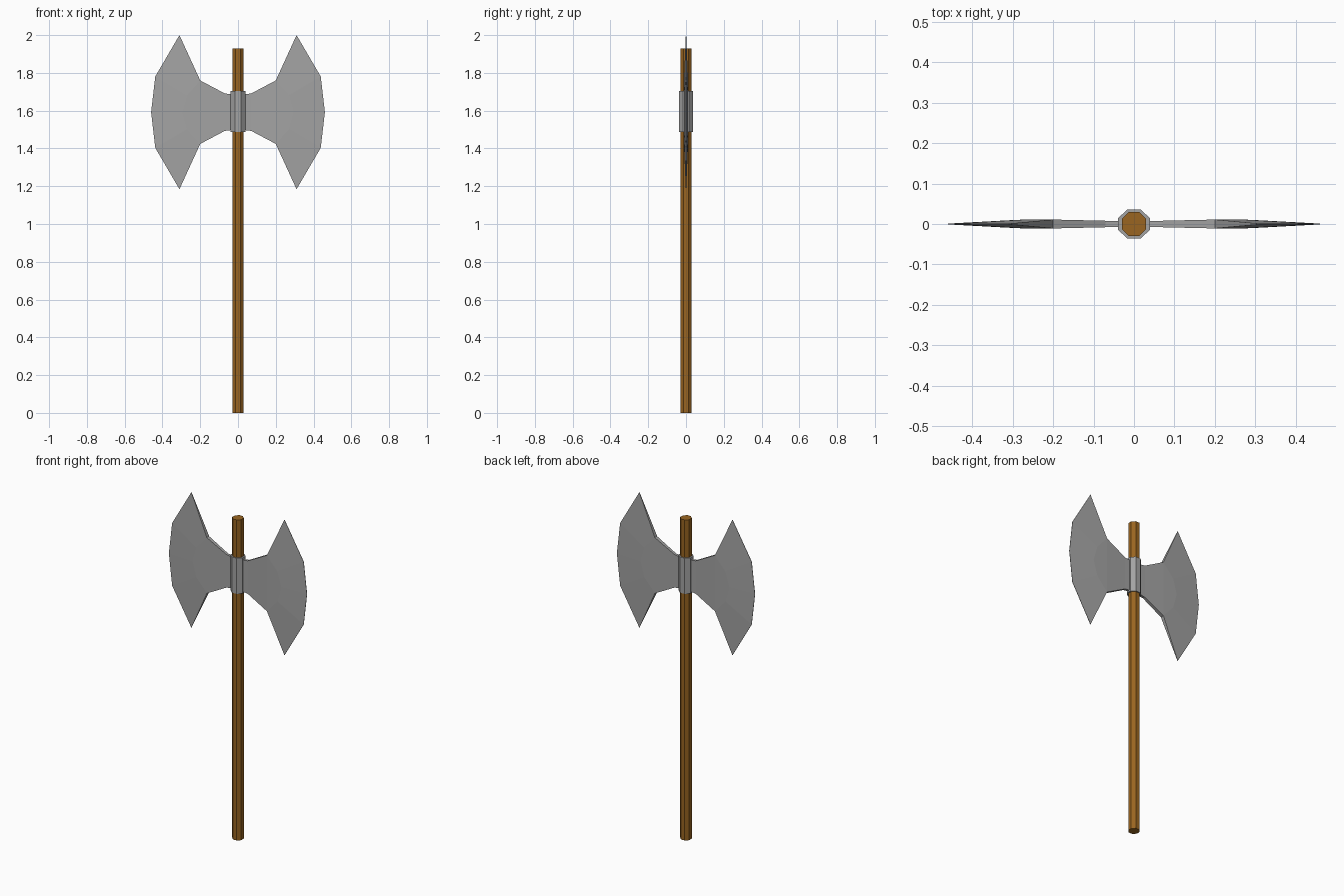
import bpy, bmesh, math

if "Cube" in bpy.data.objects:
    bpy.data.objects.remove(bpy.data.objects["Cube"])

ZC = 1.592  # height of the axe head centre


def material(name, color):
    mat = bpy.data.materials.new(name)
    mat.diffuse_color = (*color, 1)
    mat.use_nodes = True
    mat.node_tree.nodes["Principled BSDF"].inputs["Base Color"].default_value = mat.diffuse_color
    return mat


wood = material("wood", (0.32, 0.13, 0.015))
steel = material("steel", (0.37, 0.37, 0.37))


def octagon(name, rx, ry, z0, z1, mat):
    """Flat-sided octagonal prism; rx, ry are half widths across flats."""
    bpy.ops.mesh.primitive_cylinder_add(vertices=8, radius=1 / math.cos(math.pi / 8), depth=z1 - z0)
    ob = bpy.context.object
    ob.name = name
    ob.rotation_euler.z = math.pi / 8
    bpy.ops.object.transform_apply(rotation=True)
    ob.scale = (rx, ry, 1)
    ob.location.z = (z0 + z1) / 2
    bpy.ops.object.transform_apply(scale=True)
    ob.data.materials.append(mat)


# wooden shaft and metal collar
octagon("shaft", 0.03, 0.03, 0, 1.93, wood)
octagon("collar", 0.039, 0.036, 1.488, 1.703, steel)

# blade: thick body outline and thin edge outline (x, height above centre, half thickness)
body_half = [(0.03, 0.094, 0.008), (0.07, 0.099, 0.008), (0.20, 0.168, 0.011), (0.27, 0.09, 0.011)]
edge_half = [(0.31, 0.408, 0.001), (0.438, 0.189, 0.001)]


def outline(half, middle):
    return half + [middle] + [(x, -h, t) for x, h, t in reversed(half)]


bm = bmesh.new()
rims = []
for s in (-1, 1):
    b, e = [[bm.verts.new((x, s * t, ZC + h)) for x, h, t in pts]
            for pts in (outline(body_half, (0.295, 0, 0.010)), outline(edge_half, (0.46, 0, 0.001)))]
    # neck panels, cheek, and bevel down to the cutting edge
    bm.faces.new((b[0], b[1], b[7], b[8]))
    bm.faces.new((b[1], b[2], b[6], b[7]))
    bm.faces.new(b[2:7])
    for i in range(4):
        bm.faces.new((b[i + 2], e[i], e[i + 1], b[i + 3]))
    rims.append(b[:3] + e + b[6:])
# rim joining the two sides
f, k = rims
for i in range(len(f)):
    bm.faces.new((f[i - 1], f[i], k[i], k[i - 1]))
bmesh.ops.recalc_face_normals(bm, faces=bm.faces)
mesh = bpy.data.meshes.new("blades")
bm.to_mesh(mesh)
bm.free()
mesh.materials.append(steel)
blades = bpy.data.objects.new("blades", mesh)
bpy.context.collection.objects.link(blades)
mirror = blades.modifiers.new("mirror", 'MIRROR')
mirror.use_mirror_merge = False
